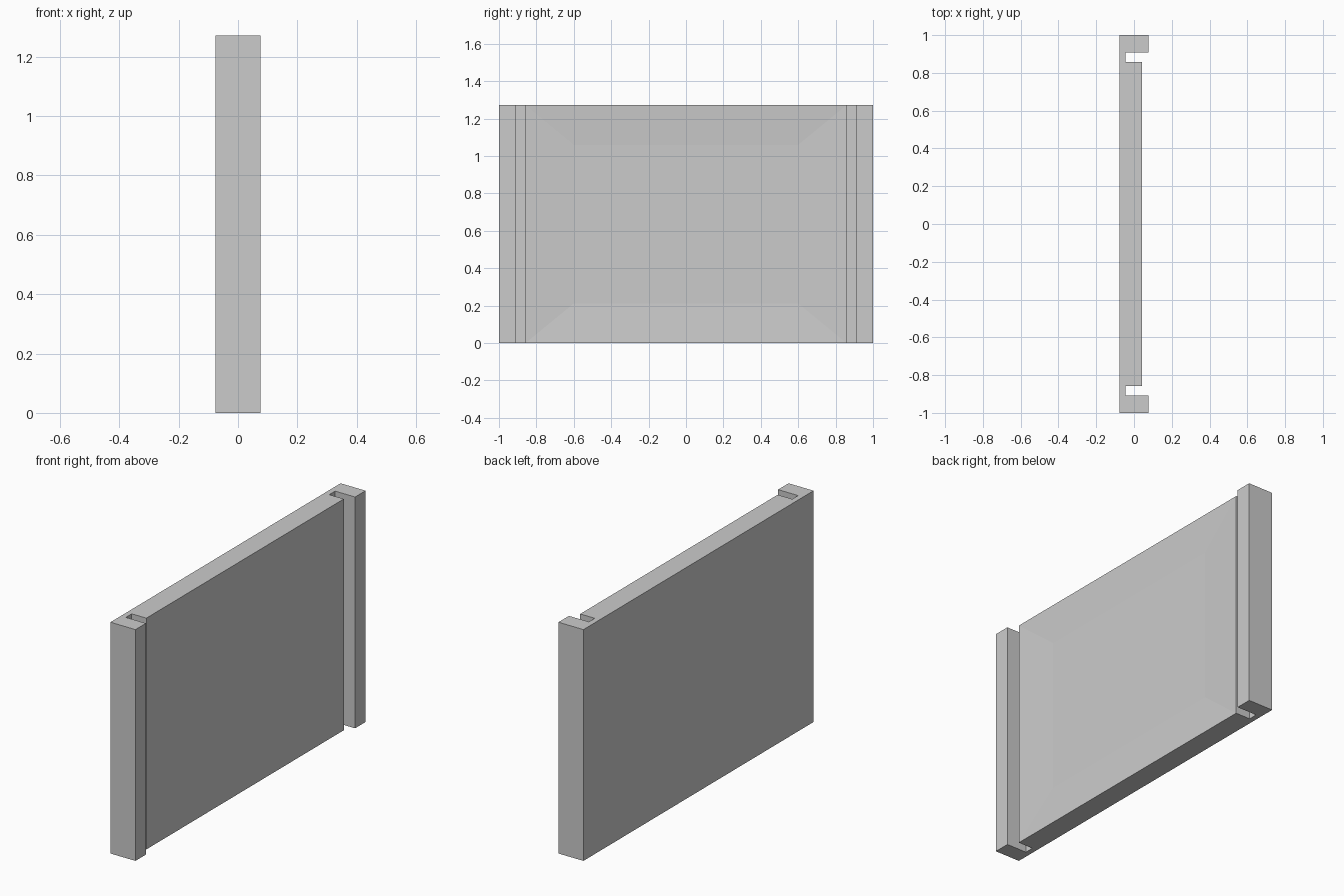
import bpy, bmesh
from mathutils import Vector

if "Cube" in bpy.data.objects:
    bpy.data.objects.remove(bpy.data.objects["Cube"])

H = 1.272            # panel height
X0, X1 = -0.076, 0.076
PANEL_X, GROOVE_X = 0.043, -0.046
Y_PANEL, Y_GROOVE = 0.858, 0.909

# Half cross-section (x, y), mirrored to make the full slab with two grooved end posts
half = [(PANEL_X, Y_PANEL), (GROOVE_X, Y_PANEL), (GROOVE_X, Y_GROOVE),
        (X1, Y_GROOVE), (X1, 1.0), (X0, 1.0)]
profile = half + [(x, -y) for x, y in reversed(half)]

bm = bmesh.new()
base = bm.faces.new([bm.verts.new((x, y, 0)) for x, y in profile])
ext = bmesh.ops.extrude_face_region(bm, geom=[base])
bmesh.ops.translate(bm, vec=(0, 0, H),
                    verts=[v for v in ext["geom"] if isinstance(v, bmesh.types.BMVert)])
bmesh.ops.recalc_face_normals(bm, faces=bm.faces[:])

# Very shallow dished recess in the front of the panel
front = next(f for f in bm.faces
             if (f.calc_center_median() - Vector((PANEL_X, 0, H / 2))).length < 1e-3)
bmesh.ops.inset_individual(bm, faces=[front], thickness=0.1)
for v in front.verts:
    v.co.x = PANEL_X - 0.011
    v.co.y = 0.6 if v.co.y > 0 else -0.6
    v.co.z = H - 0.212 if v.co.z > H / 2 else 0.212

mesh = bpy.data.meshes.new("grooved_panel")
bm.to_mesh(mesh)
bm.free()
bpy.context.collection.objects.link(bpy.data.objects.new("grooved_panel", mesh))
